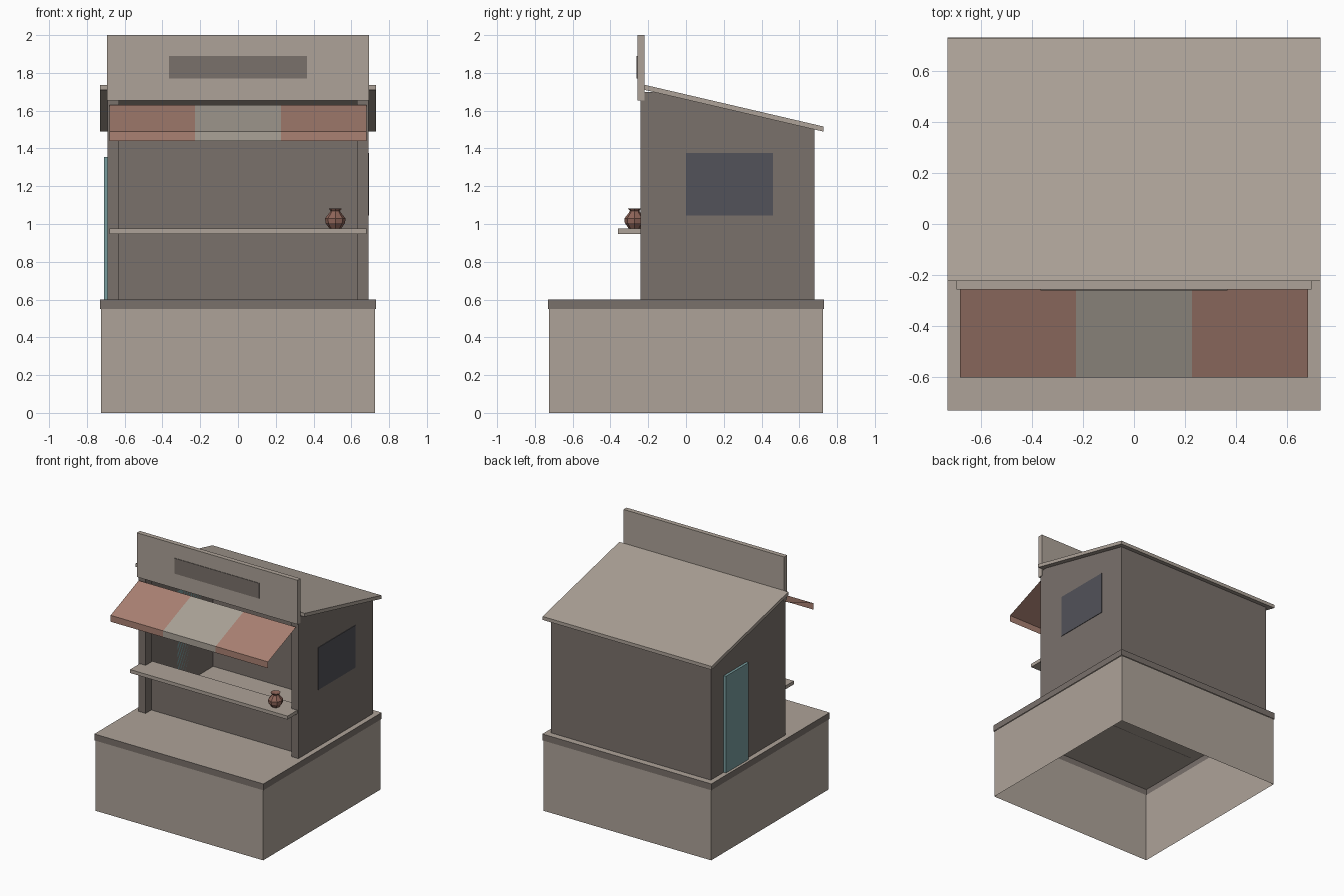
import bpy, bmesh, math
from mathutils import Vector

cube = bpy.data.objects.get("Cube")
if cube:
    bpy.data.objects.remove(cube)


def material(name, rgb):
    m = bpy.data.materials.new(name)
    m.use_nodes = True
    colour = (*rgb, 1)
    m.diffuse_color = colour
    node = next(n for n in m.node_tree.nodes if n.type == 'BSDF_PRINCIPLED')
    node.inputs["Base Color"].default_value = colour
    node.inputs["Roughness"].default_value = 0.9
    return m


STONE = material("light stone", (.42, .365, .315))
WALL = material("brown plaster", (.195, .165, .148))
RED = material("faded red cloth", (.40, .22, .17))
CLOTH = material("pale cloth", (.40, .36, .31))
GLASS = material("dark glass", (.085, .085, .10))
TEAL = material("teal paint", (.19, .34, .345))
CLAY = material("terracotta", (.27, .13, .10))


def finish(name, bm, *mats):
    mesh = bpy.data.meshes.new(name)
    bm.to_mesh(mesh)
    bm.free()
    for m in mats:
        mesh.materials.append(m)
    obj = bpy.data.objects.new(name, mesh)
    bpy.context.collection.objects.link(obj)
    return obj


def box_bm(lo, hi):
    bm = bmesh.new()
    bmesh.ops.create_cube(bm, size=1)
    for v in bm.verts:
        v.co = Vector([(a + b) / 2 + c * (b - a) for a, b, c in zip(lo, hi, v.co)])
    bm.normal_update()
    return bm


def box(name, lo, hi, mat):
    return finish(name, box_bm(lo, hi), mat)


def drop_faces(bm, test):
    bm.normal_update()
    bmesh.ops.delete(bm, geom=[f for f in bm.faces if test(f.normal)], context='FACES')


# Hollow base, open above and below
bm = box_bm((-.725, -.725, 0), (.725, .725, .55))
drop_faces(bm, lambda n: abs(n.z) > .9)
finish("base", bm, STONE)

# Deck: dark rim, light top, open underneath
bm = box_bm((-.73, -.73, .55), (.73, .73, .60))
drop_faces(bm, lambda n: n.z < -.9)
for f in bm.faces:
    f.material_index = 1 if f.normal.z > .9 else 0
finish("deck", bm, WALL, STONE)


# Roof line, shared by the walls and the roof slab
def roof_z(y):
    return 1.71 - (y + .22) * .233


# Wall shell: sloped top, open at the roof and at the front
FRONT, BACK, SIDE = -.17, .68, .69
bm = box_bm((-SIDE, FRONT, .60), (SIDE, BACK, 1.6))
for v in bm.verts:
    if v.co.z > 1:
        v.co.z = roof_z(v.co.y)
drop_faces(bm, lambda n: abs(n.z) > .8 or n.y < -.9)
finish("walls", bm, WALL)

# Low front wall below the serving opening
box("front_wall", (-.68, FRONT, .60), (.68, FRONT + .01, .95), WALL)

# Corner posts
for name, s in (("right_post", -1), ("left_post", 1)):
    xs = sorted((s * .63, s * .69))
    box(name, (xs[0], -.24, .60), (xs[1], FRONT, 1.70), WALL)

# Sloping roof slab
bm = box_bm((-.73, -.22, 0), (.73, .727, .027))
for v in bm.verts:
    v.co.z += roof_z(v.co.y)
finish("roof", bm, STONE)

# Parapet with a blank sign panel
box("parapet", (-.694, -.257, 1.655), (.694, -.22, 2.0), STONE)
box("sign_panel", (-.365, -.261, 1.77), (.365, -.257, 1.89), WALL)

# Striped awning: thin cloth with a hanging valance
bm = bmesh.new()
profile = [(-.255, 1.63), (-.60, 1.49), (-.60, 1.44)]
rows = [[bm.verts.new((x, y, z)) for y, z in profile] for x in (-.68, -.227, .227, .68)]
for i in range(3):
    for j in range(2):
        f = bm.faces.new((rows[i][j], rows[i][j + 1], rows[i + 1][j + 1], rows[i + 1][j]))
        f.material_index = i % 2
finish("awning", bm, RED, CLOTH)

# Serving counter
box("counter", (-.68, -.36, .948), (.68, -.155, .975), STONE)

# Side window and side door
box("window", (SIDE, 0, 1.045), (SIDE + .004, .46, 1.375), GLASS)
box("door", (-.71, .24, .60), (-SIDE, .52, 1.355), TEAL)

# Clay pot turned from a profile
bm = bmesh.new()
outline = [(0, 0), (.03, 0), (.052, .03), (.054, .055), (.03, .085), (.025, .095), (.036, .108), (0, .1)]
pts = [bm.verts.new((r, 0, z)) for r, z in outline]
edges = [bm.edges.new(p) for p in zip(pts, pts[1:])]
bmesh.ops.spin(bm, geom=pts + edges, cent=(0, 0, 0), axis=(0, 0, 1),
               angle=math.tau, steps=8, use_duplicate=False)
bmesh.ops.remove_doubles(bm, verts=bm.verts, dist=.0005)
bmesh.ops.recalc_face_normals(bm, faces=bm.faces)
pot = finish("clay_pot", bm, CLAY)
pot.location = (.515, -.272, .975)
